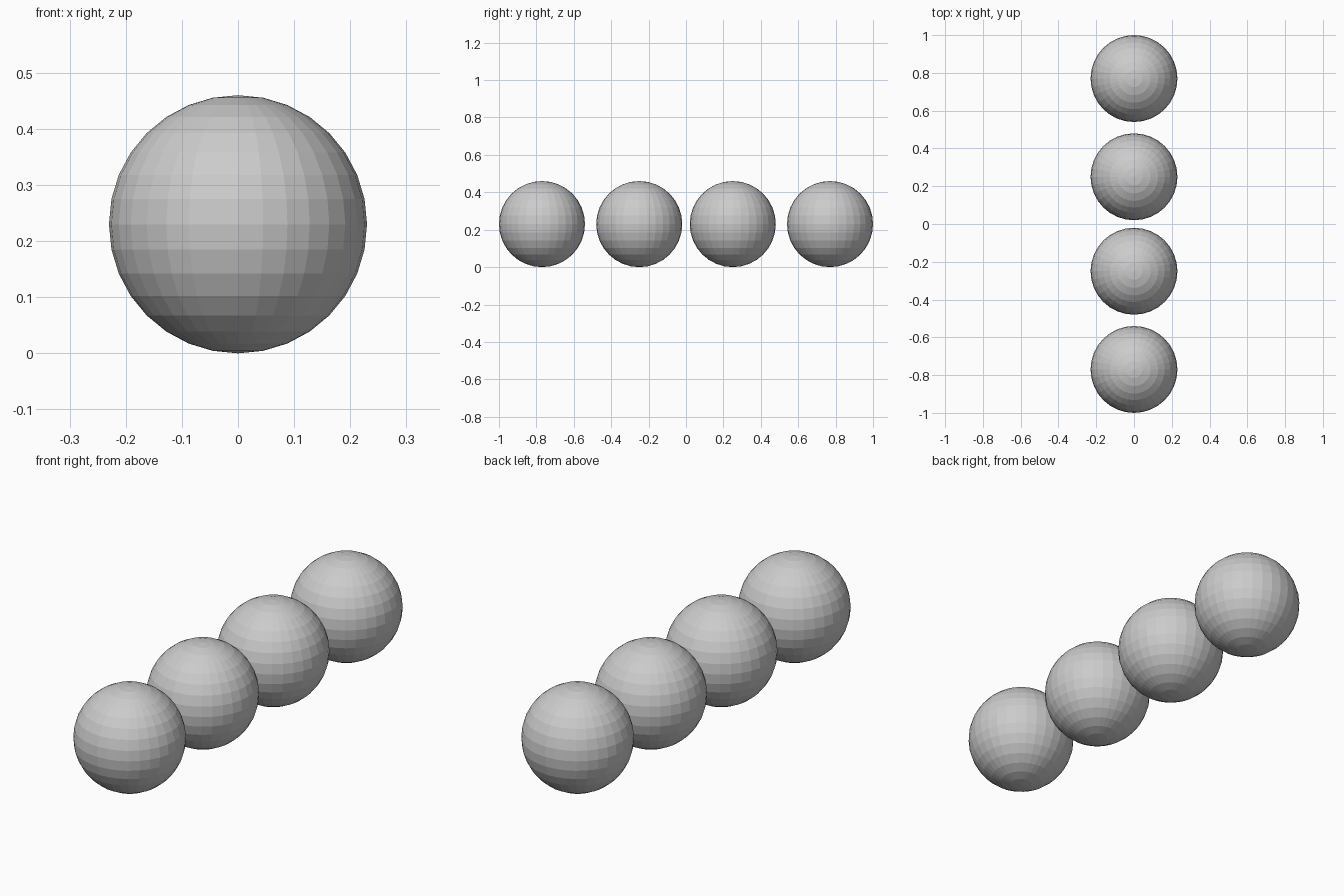
import bpy

if "Cube" in bpy.data.objects:
    bpy.data.objects.remove(bpy.data.objects["Cube"])

RADIUS = 0.23

# Row of four identical faceted balls resting on the ground
for i, y in enumerate((-0.77, -0.25, 0.25, 0.77)):
    bpy.ops.mesh.primitive_uv_sphere_add(segments=32, ring_count=16, radius=RADIUS,
                                         location=(0, y, RADIUS))
    ball = bpy.context.object
    ball.name = f"ball_{i + 1}"
    bpy.ops.object.shade_flat()
